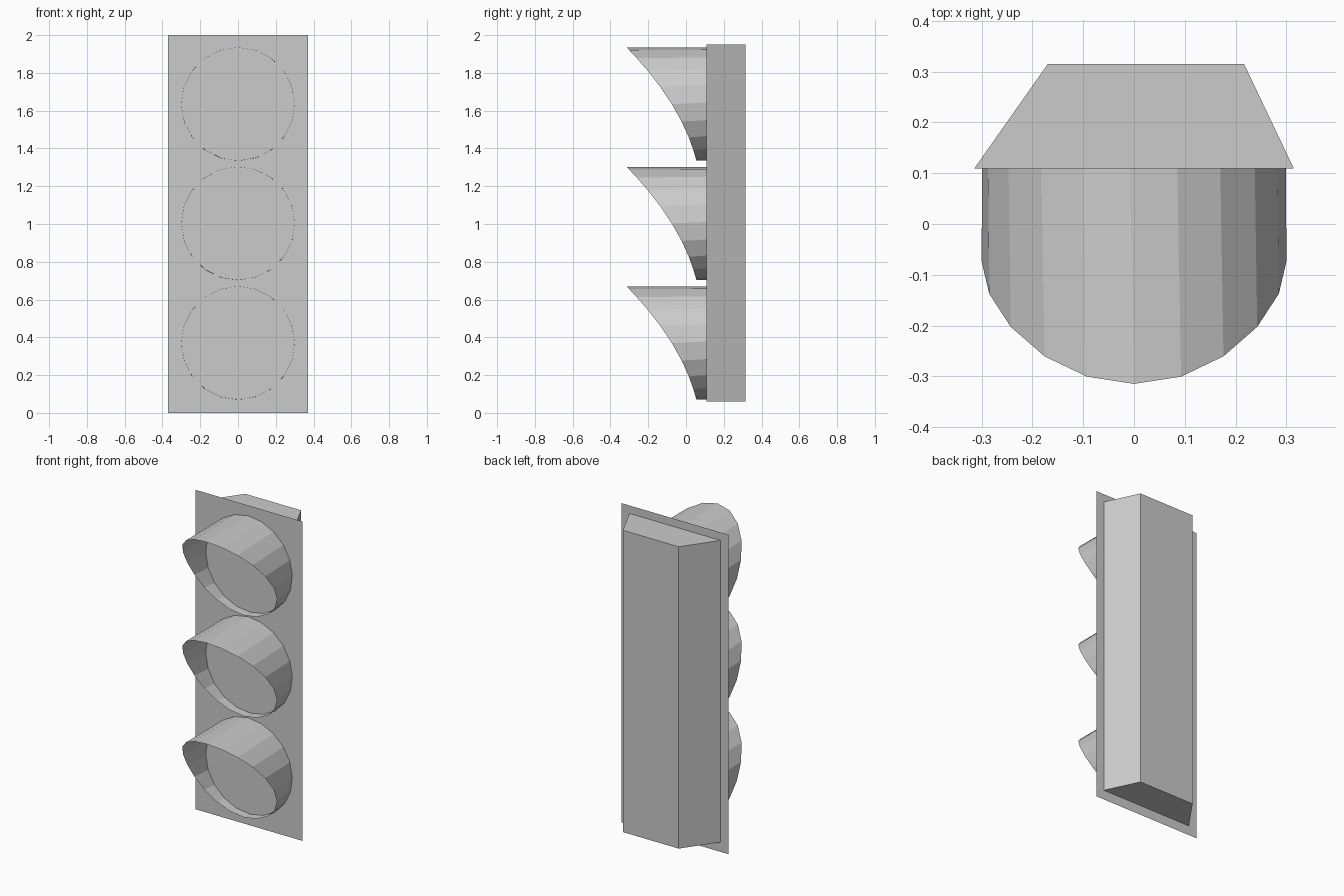
import bpy
import bmesh
from math import sin, cos, radians, tau

cube = bpy.data.objects.get("Cube")
if cube:
    bpy.data.objects.remove(cube, do_unlink=True)

# One plain grey for every part
GREY = (0.6, 0.6, 0.6, 1)
grey = bpy.data.materials.new("light grey")
grey.use_nodes = True
grey.diffuse_color = GREY
grey.node_tree.nodes["Principled BSDF"].inputs["Base Color"].default_value = GREY

PLATE_Y = 0.109
BACK_Y = 0.315


def finish(name, bm):
    mesh = bpy.data.meshes.new(name)
    bm.to_mesh(mesh)
    bm.free()
    mesh.materials.append(grey)
    obj = bpy.data.objects.new(name, mesh)
    bpy.context.collection.objects.link(obj)
    return obj


def rectangle(bm, x0, x1, y, z0, z1):
    corners = ((x0, z0), (x1, z0), (x1, z1), (x0, z1))
    return [bm.verts.new((x, y, z)) for x, z in corners]


def bridge(bm, ring_a, ring_b):
    n = len(ring_a)
    for i in range(n):
        j = (i + 1) % n
        bm.faces.new((ring_a[i], ring_b[i], ring_b[j], ring_a[j]))


# Flat sheet that carries the hoods
bm = bmesh.new()
bm.faces.new(rectangle(bm, -0.37, 0.37, PLATE_Y, 0, 2))
finish("front_plate", bm)

# Lopsided tapered housing, open where it meets the plate
bm = bmesh.new()
front = rectangle(bm, -0.315, 0.315, PLATE_Y, 0.06, 1.95)
back = rectangle(bm, -0.17, 0.217, BACK_Y, 0.06, 1.95)
bridge(bm, front, back)
bm.faces.new(back[::-1])
bmesh.ops.recalc_face_normals(bm, faces=bm.faces)
finish("rear_housing", bm)


# Thin tubular hood with a curved cutaway and a slight twist
def hood(name, centre_z, radius=0.3, sides=20, twist=radians(1.5)):
    bm = bmesh.new()
    rim, base = [], []
    for i in range(sides):
        a = tau * i / sides
        drop = radius * (1 - cos(a))
        rim_y = -BACK_Y + 0.983 * drop - 0.611 * drop ** 2
        rim.append(bm.verts.new((radius * sin(a), rim_y, centre_z + radius * cos(a))))
        b = a - twist
        base.append(bm.verts.new((radius * sin(b), PLATE_Y, centre_z + radius * cos(b))))
    bridge(bm, rim, base)
    return finish(name, bm)


for name, z in (("lower_hood", 0.37), ("middle_hood", 1.003), ("upper_hood", 1.635)):
    hood(name, z)
